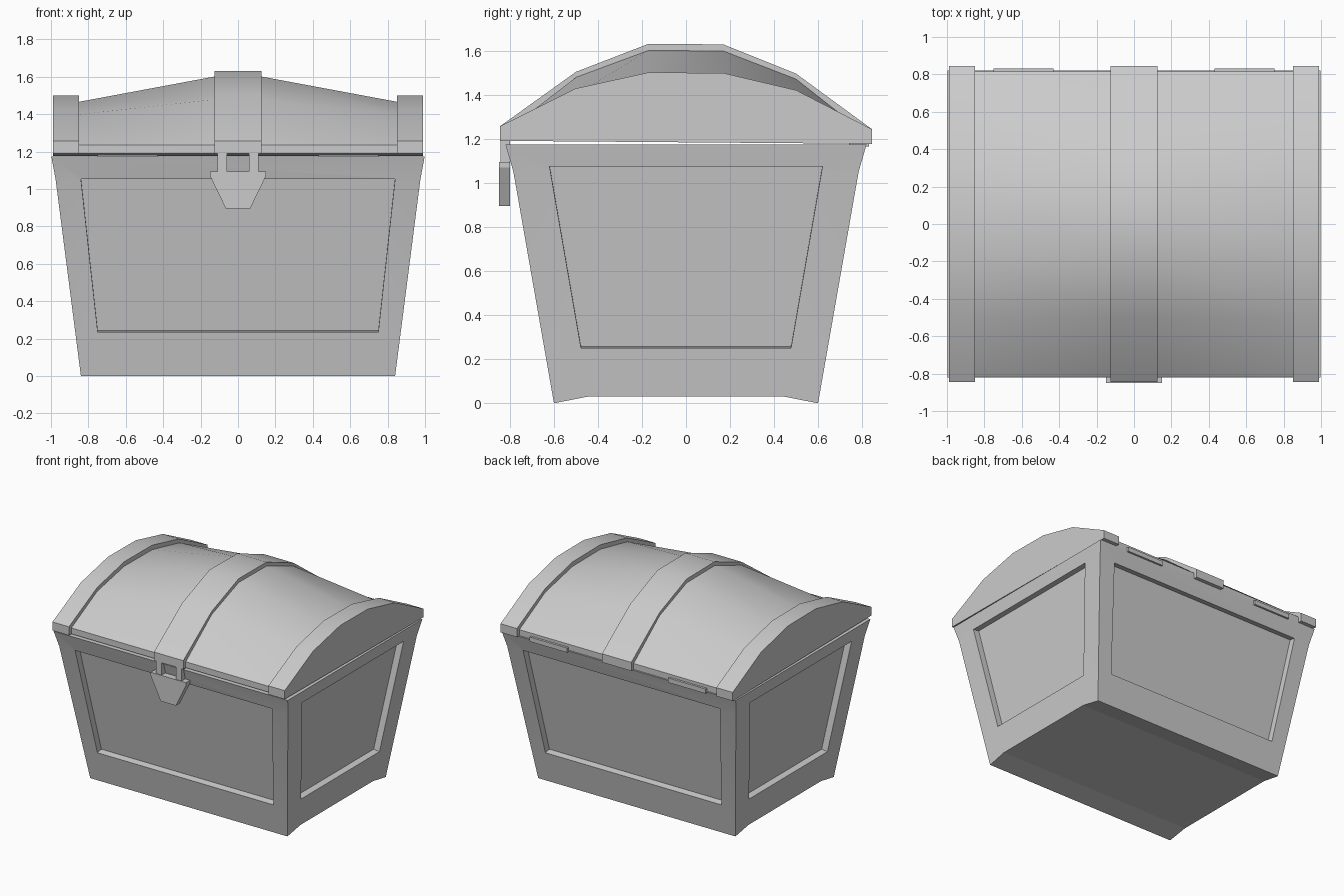
import bpy, bmesh
from math import radians
from mathutils import Vector

cube = bpy.data.objects.get("Cube")
if cube:
    bpy.data.objects.remove(cube, do_unlink=True)

grey = bpy.data.materials.new("plain_grey")
grey.use_nodes = True
colour = (0.6, 0.6, 0.6, 1)
grey.diffuse_color = colour
grey.node_tree.nodes["Principled BSDF"].inputs["Base Color"].default_value = colour


def loft(name, rings):
    """Skin a list of equal-length point rings and cap both ends."""
    bm = bmesh.new()
    loops = [[bm.verts.new(p) for p in ring] for ring in rings]
    n = len(loops[0])
    for a, b in zip(loops, loops[1:]):
        for i in range(n):
            j = (i + 1) % n
            bm.faces.new((a[i], a[j], b[j], b[i]))
    bm.faces.new(loops[0])
    bm.faces.new(loops[-1])
    bmesh.ops.recalc_face_normals(bm, faces=bm.faces)
    mesh = bpy.data.meshes.new(name)
    bm.to_mesh(mesh)
    bm.free()
    mesh.materials.append(grey)
    ob = bpy.data.objects.new(name, mesh)
    bpy.context.collection.objects.link(ob)
    return ob


def smooth(ob):
    bpy.ops.object.select_all(action='DESELECT')
    ob.select_set(True)
    bpy.context.view_layer.objects.active = ob
    bpy.ops.object.shade_smooth_by_angle(angle=radians(30))


def rect(x, y, z):
    return [(-x, -y, z), (x, -y, z), (x, y, z), (-x, y, z)]


def box(name, x0, x1, y0, y1, z0, z1):
    return loft(name, [[(x0, y, z) for y, z in
                        ((y0, z0), (y1, z0), (y1, z1), (y0, z1))],
                       [(x1, y, z) for y, z in
                        ((y0, z0), (y1, z0), (y1, z1), (y0, z1))]])


# Tapered body with a flared rim
BX, BY, MX, MY, BREAK = 0.84, 0.6, 0.975, 0.784, 1.05
body = loft("chest_body", [rect(BX, BY, 0), rect(MX, MY, BREAK),
                           rect(0.998, 0.82, 1.174)])


def cut(cutter):
    cutter.hide_render = True
    cutter.hide_viewport = True
    mod = body.modifiers.new(cutter.name, 'BOOLEAN')
    mod.operation = 'DIFFERENCE'
    mod.solver = 'EXACT'
    mod.object = cutter


def panel(name, out, base, reach, bottom, top, depth=0.05):
    """Recess a trapezoid (half width, height) into a sloping wall."""
    slope = (reach - base) / BREAK
    out = Vector(out)
    along = Vector((-out.y, out.x, 0))
    normal = (out - Vector((0, 0, slope))).normalized()
    (bw, bz), (tw, tz) = bottom, top
    wall = [along * u + out * (base + slope * z) + Vector((0, 0, z))
            for u, z in ((-bw, bz), (bw, bz), (tw, tz), (-tw, tz))]
    cut(loft(name, [[p - normal * depth for p in wall],
                    [p + normal * 0.1 for p in wall]]))


for side, s in (("front", -1), ("back", 1)):
    panel(side + "_panel_cutter", (0, s, 0), BY, MY, (0.75, 0.235), (0.84, 1.055))
for side, s in (("right", -1), ("left", 1)):
    panel(side + "_panel_cutter", (s, 0, 0), BX, MX, (0.477, 0.25), (0.62, 1.075))

# Shallow hollow running across the underside
hollow = ((-0.645, -0.01), (0.645, -0.01), (0.44, 0.03), (-0.44, 0.03))
cut(loft("underside_cutter", [[(x, y, z) for y, z in hollow] for x in (-1.1, 1.1)]))
smooth(body)


# Lid and bands share one faceted arch, tipped slightly to the back
def arch(x, half, eave, shoulder, crown):
    right = [(half, 1.184), (half, eave), (0.5, shoulder), (0.17, crown)]
    pts = right + [(-y, z) for y, z in reversed(right)]
    return [(x, y, z - 0.008 * y) for y, z in pts]


stations = [(-0.9, 0), (-0.85, 0), (-0.125, 1), (0.125, 1), (0.85, 0), (0.9, 0)]
smooth(loft("lid", [arch(x, 0.815, 1.23, 1.395 + 0.08 * t, 1.465 + 0.135 * t)
                    for x, t in stations]))
smooth(loft("middle_band", [arch(x, 0.845, 1.25, 1.5, 1.63)
                            for x in (-0.125, 0.125)]))
for side, s in (("right", -1), ("left", 1)):
    smooth(loft(side + "_end_band", [arch(s * x, 0.845, 1.25, 1.425, 1.5)
                                     for x in (0.85, 0.99)]))

# Front latch: tapered plate hung from two prongs
outline = ((-0.065, 0.895), (0.065, 0.895), (0.15, 1.07), (0.15, 1.095),
           (-0.15, 1.095), (-0.15, 1.07))
loft("latch_plate", [[(x, y, z) for x, z in outline] for y in (-0.849, -0.8)])
for side, s in (("right", -1), ("left", 1)):
    box(side + "_latch_prong", s * 0.06, s * 0.11, -0.843, -0.8, 1.08, 1.2)

# Hinges bridging the gap at the back
for side, s in (("right", -1), ("left", 1)):
    box(side + "_hinge", s * 0.43, s * 0.75, 0.74, 0.832, 1.165, 1.2)
